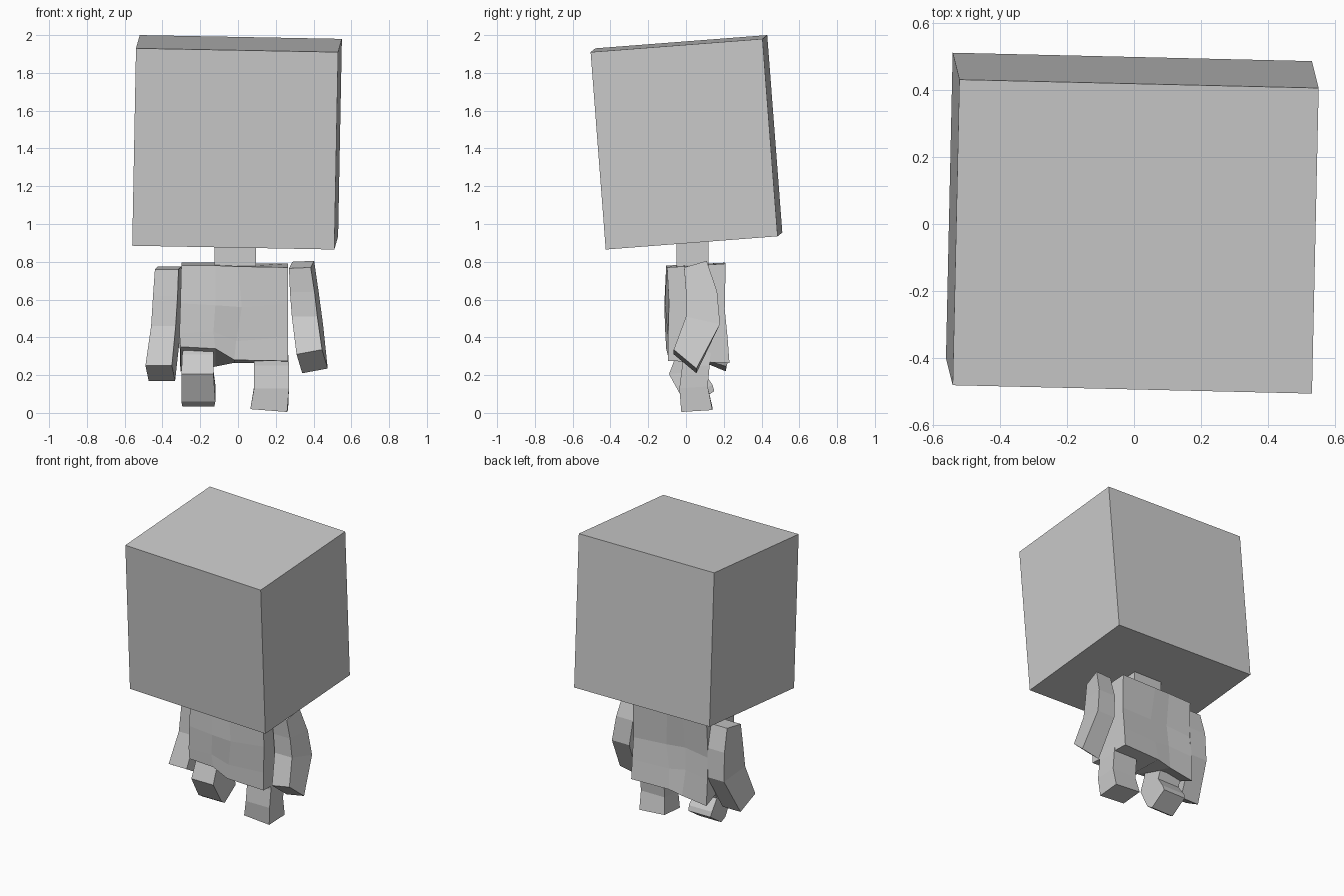
import bpy
import bmesh
from mathutils import Vector

default_cube = bpy.data.objects.get("Cube")
if default_cube:
    bpy.data.objects.remove(default_cube, do_unlink=True)

# One plain grey for the whole figure
grey = bpy.data.materials.new("plain_grey")
grey.use_nodes = True
grey_colour = (0.6, 0.6, 0.6, 1)
grey.diffuse_color = grey_colour
grey.node_tree.nodes["Principled BSDF"].inputs["Base Color"].default_value = grey_colour


def section(x_left, x_right, y_front, y_back, z_front, z_back, back_shift=0.0, tilt=0.0):
    """Four-cornered cross-section; tilt raises the x_right side."""
    return [
        Vector((x_left, y_front, z_front)),
        Vector((x_right, y_front, z_front + tilt)),
        Vector((x_right + back_shift, y_back, z_back + tilt)),
        Vector((x_left + back_shift, y_back, z_back)),
    ]


def loft(name, sections):
    """Flat-shaded closed solid skinned through matching cross-sections."""
    mesh = bpy.data.meshes.new(name)
    bm = bmesh.new()
    rings = [[bm.verts.new(point) for point in ring] for ring in sections]
    count = len(rings[0])
    for upper, lower in zip(rings, rings[1:]):
        for i in range(count):
            j = (i + 1) % count
            bm.faces.new((upper[i], upper[j], lower[j], lower[i]))
    # Close each end with strips running from front to back
    for ring in (rings[0], rings[-1]):
        for i in range(count // 2 - 1):
            bm.faces.new((ring[i], ring[i + 1], ring[count - i - 2], ring[count - i - 1]))
    bmesh.ops.recalc_face_normals(bm, faces=bm.faces)
    bm.to_mesh(mesh)
    bm.free()
    mesh.materials.append(grey)
    part = bpy.data.objects.new(name, mesh)
    bpy.context.collection.objects.link(part)
    return part


# Head: one large tilted block
corner = Vector((-0.56, -0.40, 0.885))
across = Vector((1.07, -0.025, -0.02))
depth = Vector((0.02, 0.91, 0.07))
rise = Vector((0.02, -0.08, 1.045))
base = [corner, corner + across, corner + across + depth, corner + depth]
loft("head", [[point + rise for point in base], base])

# Neck
loft("neck", [
    section(-0.125, 0.095, -0.05, 0.12, 0.92, 0.92),
    section(-0.125, 0.095, -0.05, 0.12, 0.77, 0.77),
])


# Torso: front and back columns, with the hem lifted over the raised leg
def torso_ring(columns, front_y, back_y, front_z, back_z):
    front = [Vector(p) for p in zip(columns, front_y, front_z)]
    back = [Vector(p) for p in zip(columns, back_y, back_z)]
    return front + back[::-1]


loft("torso", [
    torso_ring((-0.30, -0.12, 0.0, 0.265), (-0.10, -0.105, -0.105, -0.10),
               (0.20, 0.205, 0.21, 0.21), (0.78, 0.78, 0.775, 0.77),
               (0.795, 0.795, 0.79, 0.79)),
    torso_ring((-0.305, -0.12, 0.02, 0.265), (-0.105, -0.115, -0.11, -0.09),
               (0.19, 0.18, 0.19, 0.205), (0.58, 0.57, 0.56, 0.58),
               (0.55, 0.57, 0.56, 0.55)),
    torso_ring((-0.31, -0.13, -0.01, 0.265), (-0.105, -0.11, -0.09, -0.095),
               (0.205, 0.19, 0.20, 0.22), (0.42, 0.43, 0.38, 0.40),
               (0.40, 0.42, 0.40, 0.40)),
    torso_ring((-0.305, -0.12, -0.02, 0.265), (-0.105, -0.105, -0.09, -0.095),
               (0.21, 0.215, 0.22, 0.23), (0.35, 0.34, 0.28, 0.275),
               (0.22, 0.245, 0.265, 0.265)),
])

# Arms: bent forward at the elbow
loft("left_arm", [
    section(0.27, 0.385, -0.01, 0.11, 0.765, 0.80, 0.018, 0.005),
    section(0.275, 0.405, 0.0, 0.165, 0.64, 0.64, 0.022),
    section(0.285, 0.42, 0.0, 0.18, 0.51, 0.47, 0.03),
    section(0.31, 0.445, -0.065, 0.055, 0.31, 0.21, 0.03, 0.025),
])
loft("right_arm", [
    section(-0.44, -0.315, 0.02, 0.15, 0.76, 0.775, 0.015),
    section(-0.45, -0.32, 0.01, 0.19, 0.62, 0.62, 0.018),
    section(-0.46, -0.33, 0.0, 0.20, 0.46, 0.42, 0.025),
    section(-0.49, -0.35, -0.07, 0.07, 0.25, 0.17, 0.017),
])

# Legs: left stands straight, right has its knee forward and foot behind
loft("left_leg", [
    section(0.085, 0.265, -0.02, 0.13, 0.32, 0.32),
    section(0.085, 0.27, -0.02, 0.125, 0.25, 0.25),
    section(0.085, 0.27, -0.035, 0.115, 0.13, 0.14),
    section(0.065, 0.26, -0.025, 0.14, 0.02, 0.03, 0.005, -0.015),
])
loft("right_leg", [
    section(-0.295, -0.13, -0.04, 0.13, 0.37, 0.36),
    section(-0.295, -0.13, -0.05, 0.11, 0.31, 0.29),
    section(-0.30, -0.13, -0.09, 0.085, 0.205, 0.225),
    section(-0.30, -0.12, -0.01, 0.14, 0.06, 0.15),
    section(-0.295, -0.125, 0.03, 0.15, 0.035, 0.115),
])
